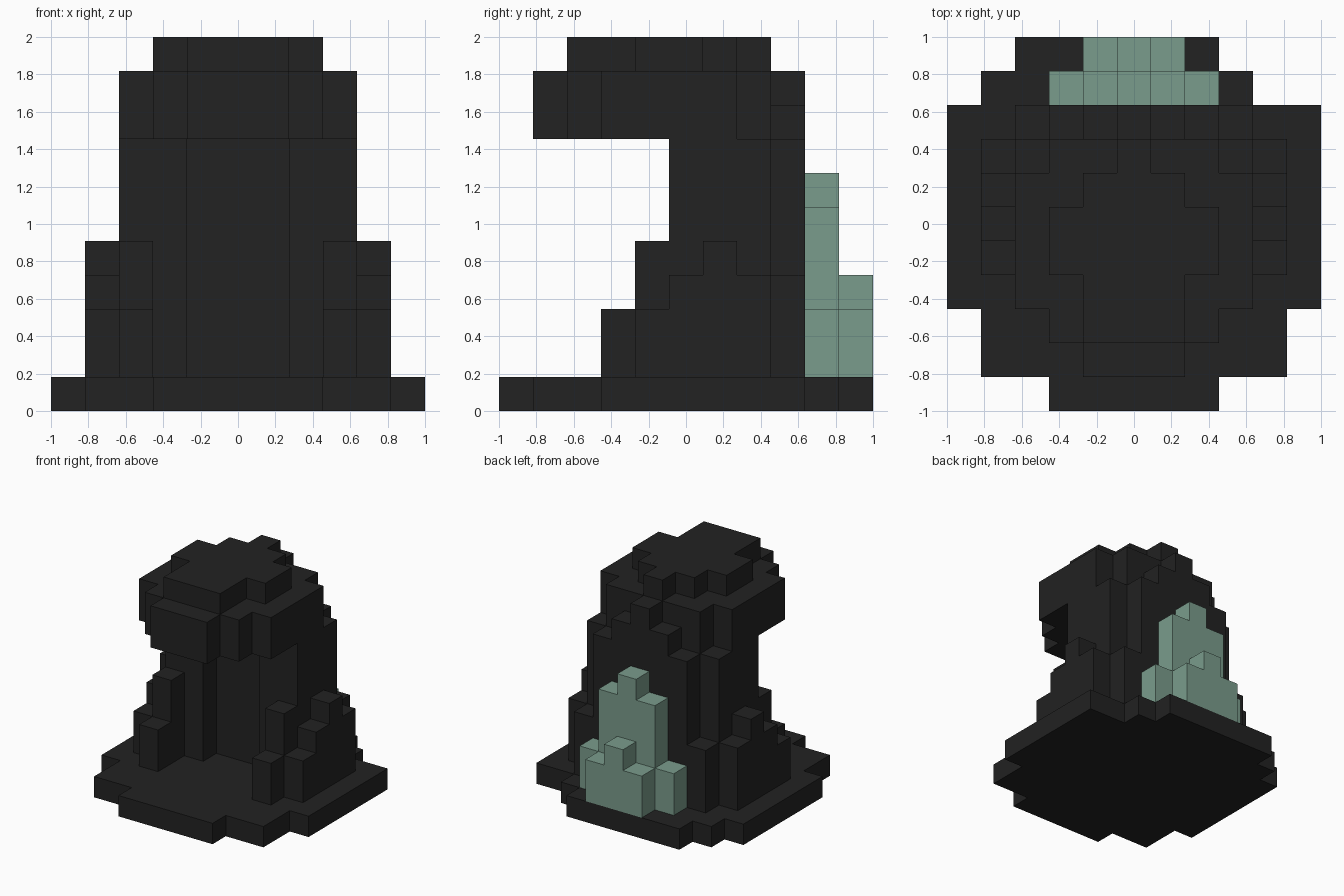
import bpy
import bmesh
from mathutils import Vector

cube = bpy.data.objects.get("Cube")
if cube:
    bpy.data.objects.remove(cube, do_unlink=True)

N = 11            # cells along each axis
S = 2.0 / N       # cell size
MID = N // 2      # centre column


def make_material(name, rgb):
    mat = bpy.data.materials.new(name)
    mat.use_nodes = True
    colour = (*rgb, 1.0)
    mat.diffuse_color = colour
    bsdf = mat.node_tree.nodes["Principled BSDF"]
    bsdf.inputs["Base Color"].default_value = colour
    bsdf.inputs["Roughness"].default_value = 0.9
    return mat


charcoal = make_material("charcoal", (0.016, 0.016, 0.016))
sage = make_material("sage_green", (0.195, 0.332, 0.262))


def box(i0, i1, j0, j1, k0, k1):
    """Cells of a block, all limits included (i = x, j = y, k = z)."""
    return {(i, j, k) for i in range(i0, i1 + 1)
            for j in range(j0, j1 + 1) for k in range(k0, k1 + 1)}


def wide(half, j0, j1, k0, k1):
    """Block centred on x = 0, reaching `half` cells to each side."""
    return box(MID - half, MID + half, j0, j1, k0, k1)


def stepped(j, tops):
    """Symmetric row of columns; tops run from the centre outwards."""
    cells = set()
    for n, top in enumerate(tops):
        for i in (MID - n, MID + n):
            cells |= box(i, i, j, j, 1, top - 1)
    return cells


def mirrored(cells):
    return {(N - 1 - i, j, k) for i, j, k in cells}


# Round ground slab, slightly uneven at the back
base = (wide(2, 0, 0, 0, 0) | wide(4, 1, 2, 0, 0) | wide(5, 3, 8, 0, 0)
        | box(1, 8, 9, 9, 0, 0) | box(2, 7, 10, 10, 0, 0))

# Upright body with a recess in the front
trunk = wide(3, 5, 7, 1, 7) - wide(1, 5, 5, 1, 7)

# Overhanging head and its cap
head = (wide(1, 1, 1, 8, 9) | wide(2, 2, 2, 8, 9)
        | wide(3, 3, 6, 8, 9) | wide(2, 7, 7, 8, 9))
cap = (wide(1, 2, 3, 10, 10) | wide(2, 4, 5, 10, 10)
       | wide(1, 6, 6, 10, 10) | wide(0, 7, 7, 10, 10))

# Stepped ridge up the back
back_ridge = stepped(8, (10, 9, 8, 4))

# Stepped side supports: two front columns and four outer columns
left_support = box(8, 8, 3, 3, 1, 2) | box(8, 8, 4, 4, 1, 4)
for j, top in zip(range(4, 8), (3, 4, 5, 4)):
    left_support |= box(9, 9, j, j, 1, top - 1)

# Green growth on the back
growth = stepped(9, (7, 6, 3)) | stepped(10, (4, 3))

parts = [
    ("base", base, charcoal),
    ("trunk", trunk, charcoal),
    ("head", head, charcoal),
    ("head_cap", cap, charcoal),
    ("back_ridge", back_ridge, charcoal),
    ("left_support", left_support, charcoal),
    ("right_support", mirrored(left_support), charcoal),
    ("back_growth", growth, sage),
]
filled = set().union(*(cells for _, cells, _ in parts))


def build(name, cells, mat):
    """Skin the cells with quads wherever they meet open air."""
    bm = bmesh.new()
    for cell in sorted(cells):
        centre = Vector(((cell[0] + 0.5) * S - 1, (cell[1] + 0.5) * S - 1,
                         (cell[2] + 0.5) * S))
        for axis in range(3):
            for sign in (-1, 1):
                near = list(cell)
                near[axis] += sign
                if tuple(near) in filled:
                    continue
                normal, u = Vector((0, 0, 0)), Vector((0, 0, 0))
                normal[axis] = sign
                u[(axis + 1) % 3] = 1
                v = normal.cross(u)
                bm.faces.new([bm.verts.new(centre + (normal + u * a + v * b) * S / 2)
                              for a, b in ((-1, -1), (1, -1), (1, 1), (-1, 1))])
    bmesh.ops.remove_doubles(bm, verts=bm.verts[:], dist=1e-4)
    mesh = bpy.data.meshes.new(name)
    bm.to_mesh(mesh)
    bm.free()
    mesh.materials.append(mat)
    obj = bpy.data.objects.new(name, mesh)
    bpy.context.collection.objects.link(obj)


for part in parts:
    build(*part)
